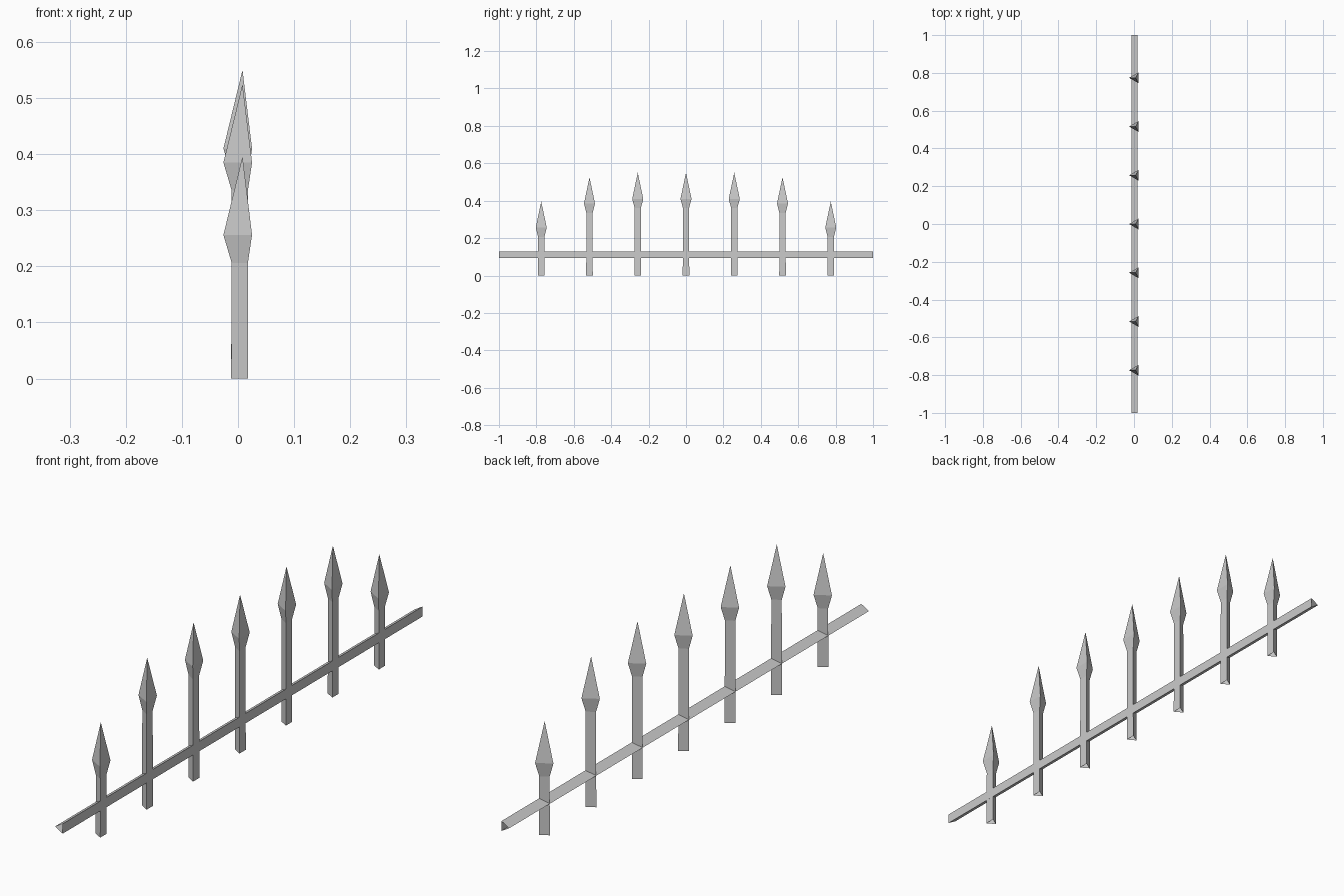
import bpy, bmesh
from math import cos, sin, pi
from mathutils import Vector

if "Cube" in bpy.data.objects:
    bpy.data.objects.remove(bpy.data.objects["Cube"])

CX = 0.008  # shared axis of all the three-sided bars


def loft(name, rings, place, tip=None):
    """Three-sided open tube through (position, radius) rings, optional point."""
    bm = bmesh.new()
    angles = [pi / 3, pi, 5 * pi / 3]  # flat side faces +x
    loops = [[bm.verts.new(place(r * cos(a), r * sin(a), t)) for a in angles]
             for t, r in rings]
    for lo, hi in zip(loops, loops[1:]):
        for i in range(3):
            j = (i + 1) % 3
            bm.faces.new((lo[i], lo[j], hi[j], hi[i]))
    if tip is not None:
        p = bm.verts.new(place(0, 0, tip))
        for i in range(3):
            bm.faces.new((loops[-1][i], loops[-1][(i + 1) % 3], p))
    # make side faces point away from the bar axis
    bm.normal_update()
    for f in bm.faces:
        mid = f.calc_center_median()
        axis = place(0, 0, 0)
        out = mid - axis
        run = (place(0, 0, 1) - axis)
        out -= run * out.dot(run)
        if f.normal.dot(out) < 0:
            f.normal_flip()
    mesh = bpy.data.meshes.new(name)
    bm.to_mesh(mesh)
    bm.free()
    obj = bpy.data.objects.new(name, mesh)
    bpy.context.collection.objects.link(obj)
    return obj


# Horizontal rail along y
loft("rail", [(-1, 0.02), (1, 0.02)],
     lambda u, v, t: Vector((CX + u, t, 0.111 + v)))

# Spear-headed posts, shorter toward both ends
heights = [0.55, 0.55, 0.525, 0.396]
for k in range(-3, 4):
    h = heights[abs(k)]
    y = k * 0.258
    loft("spear_post",
         [(0, 0.0202), (h - 0.19, 0.0192), (h - 0.14, 0.034)],
         lambda u, v, t, y=y: Vector((CX + u, y + v, t)), tip=h)
